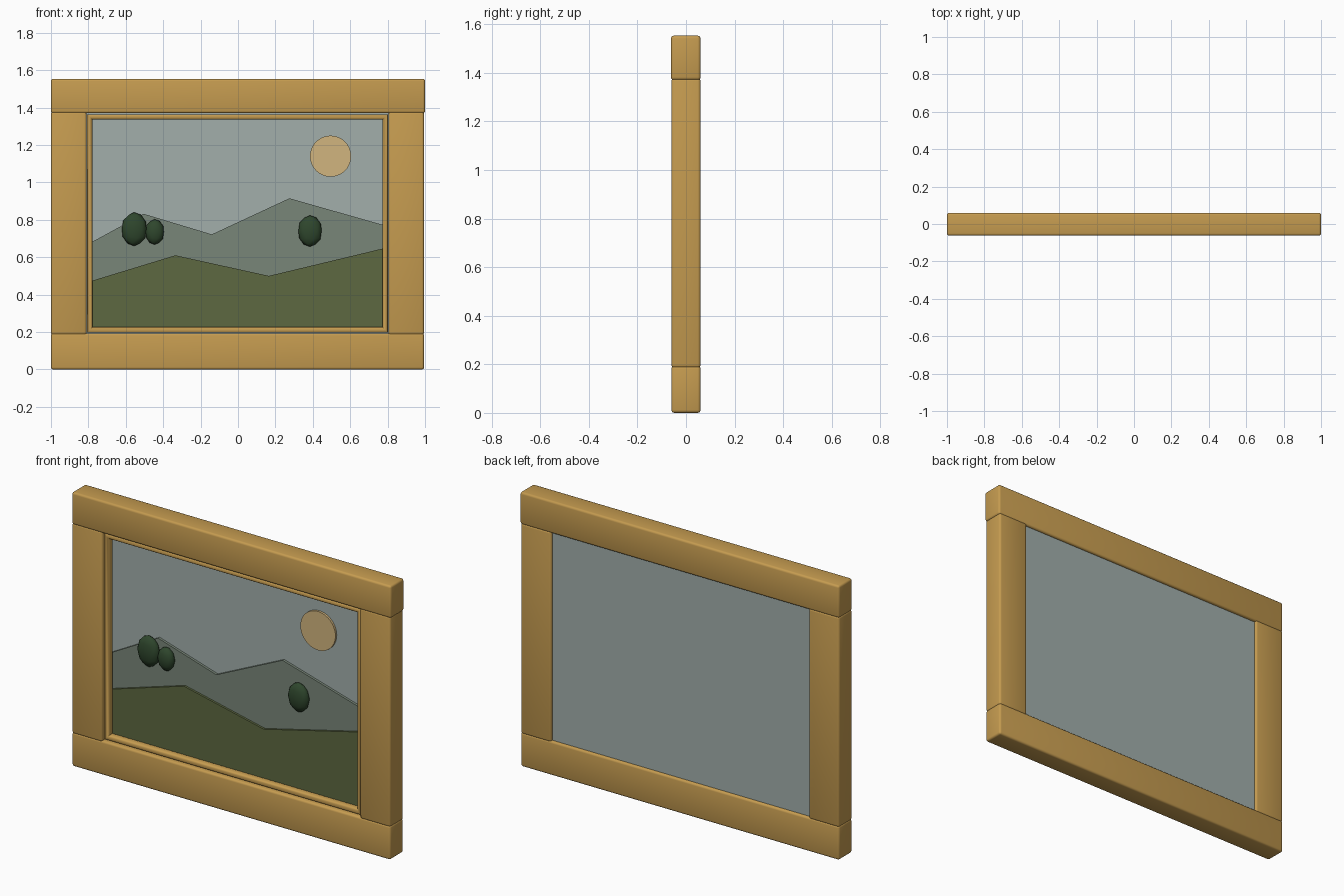
import bpy, bmesh, math

if "Cube" in bpy.data.objects:
    bpy.data.objects.remove(bpy.data.objects["Cube"])


def mat(name, rgb):
    m = bpy.data.materials.new(name)
    m.diffuse_color = (*rgb, 1)
    m.use_nodes = True
    m.node_tree.nodes["Principled BSDF"].inputs["Base Color"].default_value = m.diffuse_color
    return m


WOOD = mat("golden wood", (0.56, 0.33, 0.08))
SKY = mat("grey blue sky", (0.36, 0.43, 0.41))
FAR = mat("far hill grey green", (0.19, 0.24, 0.19))
NEAR = mat("near hill olive", (0.11, 0.14, 0.053))
SUN = mat("pale orange sun", (0.64, 0.46, 0.21))
TREE = mat("dark tree green", (0.028, 0.062, 0.026))


def make(name, bm, material, smooth=False):
    bmesh.ops.recalc_face_normals(bm, faces=bm.faces)
    for f in bm.faces:
        f.smooth = smooth
    me = bpy.data.meshes.new(name)
    bm.to_mesh(me)
    bm.free()
    me.materials.append(material)
    ob = bpy.data.objects.new(name, me)
    bpy.context.collection.objects.link(ob)
    return ob


def box(name, x, y, z, material, bevel=0):
    bm = bmesh.new()
    bmesh.ops.create_cube(bm, size=1)
    for v in bm.verts:
        for i, (lo, hi) in enumerate((x, y, z)):
            v.co[i] = lo if v.co[i] < 0 else hi
    ob = make(name, bm, material, bevel > 0)
    if bevel:
        b = ob.modifiers.new("soft edges", 'BEVEL')
        b.width, b.segments = bevel, 3
    return ob


def plate(name, outline, y0, y1, material):
    """Flat cut-out in the xz plane, given thickness along y."""
    bm = bmesh.new()
    f = bm.faces.new([bm.verts.new((x, y0, z)) for x, z in outline])
    r = bmesh.ops.extrude_face_region(bm, geom=[f])
    for g in r["geom"]:
        if isinstance(g, bmesh.types.BMVert):
            g.co.y = y1
    return make(name, bm, material)


# Outer frame: rails run full width, stiles fit between them
box("top_rail", (-1, 1), (-0.062, 0.06), (1.37, 1.553), WOOD, 0.012)
box("bottom_rail", (-1, 0.995), (-0.06, 0.06), (0, 0.193), WOOD, 0.012)
box("left_stile", (-1, -0.81), (-0.06, 0.06), (0.185, 1.378), WOOD, 0.012)
box("right_stile", (0.805, 0.995), (-0.06, 0.06), (0.185, 1.378), WOOD, 0.012)

# Mitred inner moulding: a rounded profile of (inset, y) carried round the opening
profile = [(0, -0.012), (0, -0.040), (0.004, -0.045), (0.012, -0.047),
           (0.021, -0.044), (0.027, -0.036), (0.029, -0.026), (0.029, -0.012)]
bm = bmesh.new()
rings = []
for d, y in profile:
    x0, x1, z0, z1 = -0.807 + d, 0.802 - d, 0.197 + d, 1.364 - d
    rings.append([bm.verts.new(p) for p in
                  ((x0, y, z0), (x1, y, z0), (x1, y, z1), (x0, y, z1))])
for a, b in zip(rings, rings[1:] + rings[:1]):
    for i in range(4):
        j = (i + 1) % 4
        bm.faces.new((a[i], a[j], b[j], b[i]))
moulding = make("inner_moulding", bm, WOOD)
bpy.context.view_layer.objects.active = moulding
moulding.select_set(True)
bpy.ops.object.shade_smooth_by_angle(angle=math.radians(50))

# Painted scene in layers, from the back forwards
box("sky_panel", (-0.812, 0.808), (0.02, 0.045), (0.188, 1.375), SKY)
plate("far_hills", [(-0.807, 0.20), (0.802, 0.20), (0.802, 0.765), (0.275, 0.915),
                    (-0.14, 0.722), (-0.505, 0.832), (-0.807, 0.667)], 0.006, 0.02, FAR)
plate("near_hills", [(-0.807, 0.20), (0.802, 0.20), (0.802, 0.653), (0.165, 0.50),
                     (-0.335, 0.61), (-0.807, 0.466)], -0.006, 0.006, NEAR)
plate("sun", [(0.495 + 0.11 * math.cos(t * math.tau / 40),
               1.14 + 0.11 * math.sin(t * math.tau / 40)) for t in range(40)],
      0.008, 0.02, SUN)

# Trees: flattened faceted balls in front of the far hills
for name, x, z, rx, rz in (("tree_left", -0.555, 0.75, 0.069, 0.09),
                           ("tree_left_small", -0.445, 0.735, 0.051, 0.068),
                           ("tree_right", 0.385, 0.74, 0.065, 0.084)):
    bm = bmesh.new()
    bmesh.ops.create_icosphere(bm, subdivisions=2, radius=1)
    for v in bm.verts:
        v.co = (x + v.co.x * rx, -0.006 + v.co.y * 0.03, z + v.co.z * rz)
    make(name, bm, TREE, True)
